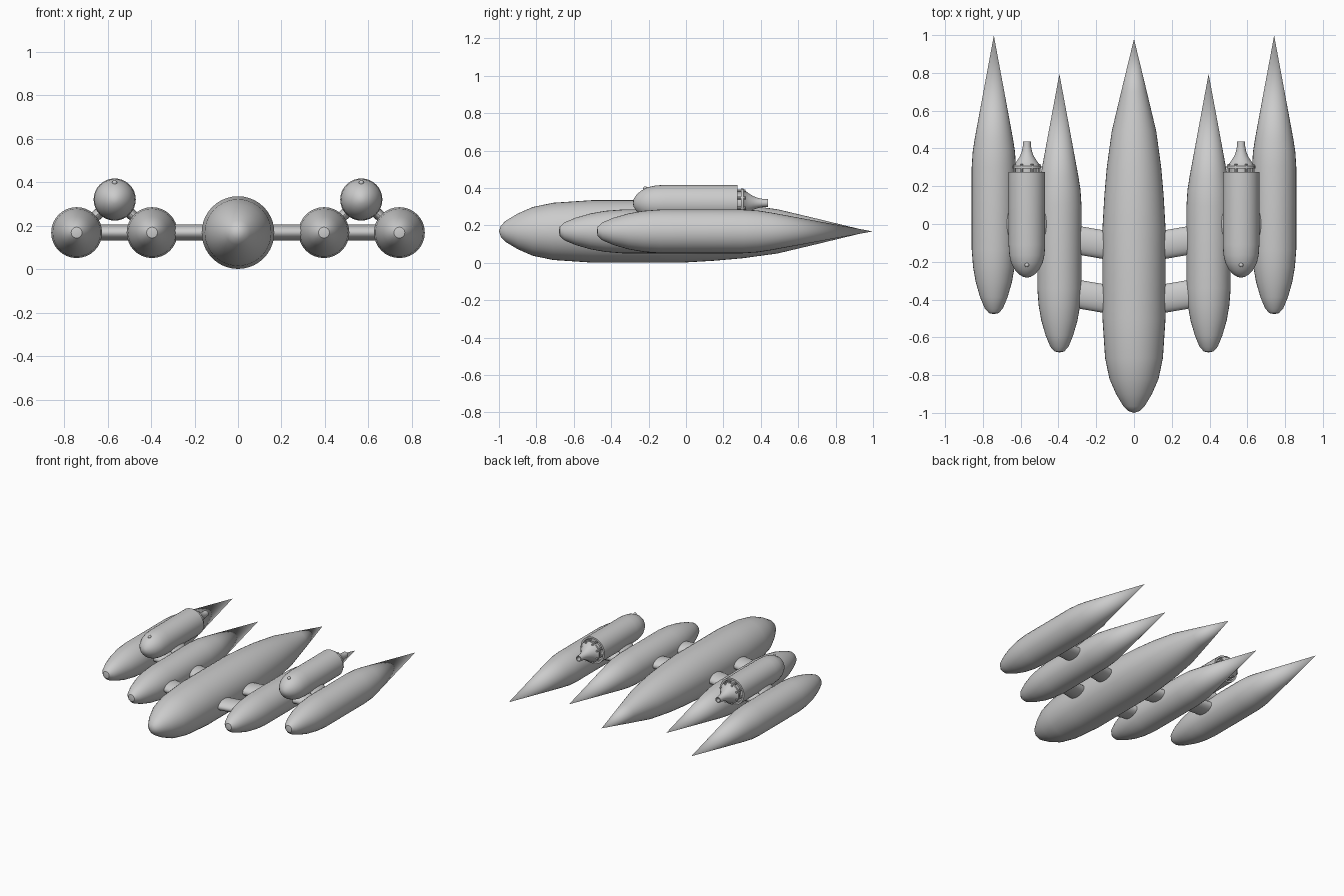
import bpy, bmesh, math
from mathutils import Vector

if "Cube" in bpy.data.objects:
    bpy.data.objects.remove(bpy.data.objects["Cube"])

Z = 0.168          # height of the hull axes
ENGINE = (0.567, 0, 0.32)


def finish(bm, name, angle=35):
    bmesh.ops.remove_doubles(bm, verts=bm.verts, dist=1e-5)
    bmesh.ops.recalc_face_normals(bm, faces=bm.faces)
    me = bpy.data.meshes.new(name)
    bm.to_mesh(me)
    bm.free()
    ob = bpy.data.objects.new(name, me)
    bpy.context.collection.objects.link(ob)
    bpy.ops.object.select_all(action='DESELECT')
    ob.select_set(True)
    bpy.context.view_layer.objects.active = ob
    bpy.ops.object.shade_smooth_by_angle(angle=math.radians(angle))
    return ob


def lathe(name, profile, x, z, n=32):
    """Revolve (y, radius) points about an axis parallel to y."""
    bm = bmesh.new()
    rings = []
    for y, r in profile:
        rings.append([bm.verts.new((x + r * math.cos(2 * math.pi * i / n), y,
                                    z + r * math.sin(2 * math.pi * i / n)))
                      for i in range(n)])
    for a, b in zip(rings, rings[1:]):
        for i in range(n):
            j = (i + 1) % n
            bm.faces.new((a[i], a[j], b[j], b[i]))
    return finish(bm, name)


def strut(name, a, b, half_y, half_t, n=24):
    """Elliptical bar from a to b, long axis of the section along y."""
    a, b = Vector(a), Vector(b)
    d = b - a
    side = Vector((-d.z, 0, d.x)).normalized()
    bm = bmesh.new()
    ends = []
    for p in (a, b):
        ends.append([bm.verts.new(p + Vector((0, half_y * math.cos(t), 0)) + side * half_t * math.sin(t))
                     for t in (2 * math.pi * i / n for i in range(n))])
    for i in range(n):
        j = (i + 1) % n
        bm.faces.new((ends[0][i], ends[0][j], ends[1][j], ends[1][i]))
    for e in ends:
        bm.faces.new(e)
    return finish(bm, name)


# Central hull: blunt nose, long pointed tail
lathe("central_hull", [(-1, 0), (-0.99, 0.03), (-0.965, 0.056), (-0.9, 0.095), (-0.82, 0.13),
                       (-0.71, 0.153), (-0.5, 0.167), (-0.02, 0.167), (0.15, 0.157),
                       (0.3, 0.144), (0.49, 0.118), (0.7, 0.068), (0.98, 0)], 0, Z, 40)

# Side hull outline, measured from the nose
SIDE = [(0, 0), (0.005, 0.025), (0.03, 0.048), (0.09, 0.073), (0.17, 0.096), (0.25, 0.11),
        (0.34, 0.117), (0.78, 0.117), (0.86, 0.112), (0.93, 0.101), (1.475, 0)]

for s, tag in ((1, "right"), (-1, "left")):
    # Side hulls
    for part, x, nose in (("inner", 0.395, -0.68), ("outer", 0.742, -0.477)):
        lathe(f"{part}_hull_{tag}", [(nose + y, r) for y, r in SIDE], s * x, Z)

    # Cross struts between the hulls, slightly swept
    for k, y in (("front", -0.40), ("rear", -0.115)):
        strut(f"{k}_strut_{tag}", (s * 0.1, y - 0.005, Z), (s * 0.36, y + 0.04, Z), 0.076, 0.037)
    strut(f"outer_strut_{tag}", (s * 0.42, -0.03, Z), (s * 0.71, -0.01, Z), 0.076, 0.037)

    # Engine pod with hollow rear rim
    ex, ez = s * ENGINE[0], ENGINE[2]
    lathe(f"engine_pod_{tag}", [(-0.284, 0), (-0.28, 0.02), (-0.265, 0.044), (-0.24, 0.066),
                                (-0.205, 0.084), (-0.165, 0.093), (-0.11, 0.097), (0.275, 0.097),
                                (0.275, 0.084), (0.255, 0.08), (0.255, 0)], ex, ez)
    # Flared exhaust nozzle with open end
    lathe(f"nozzle_{tag}", [(0.295, 0), (0.295, 0.076), (0.308, 0.076), (0.315, 0.066), (0.335, 0.052),
                            (0.36, 0.036), (0.385, 0.027), (0.41, 0.022), (0.438, 0.021),
                            (0.438, 0.015), (0.4, 0.014), (0.4, 0)], ex, ez)
    # Neck and posts that join pod and nozzle
    lathe(f"nozzle_neck_{tag}", [(0.25, 0), (0.25, 0.055), (0.3, 0.055), (0.3, 0)], ex, ez)
    for i in range(8):
        t = math.pi * (i + 0.5) / 4
        lathe(f"nozzle_post_{tag}_{i}", [(0.25, 0), (0.25, 0.007), (0.318, 0.007), (0.318, 0)],
              ex + 0.07 * math.cos(t), ez + 0.07 * math.sin(t), 8)
    # Round stud on the pod nose
    bm = bmesh.new()
    bmesh.ops.create_uvsphere(bm, u_segments=12, v_segments=8, radius=0.012)
    bmesh.ops.translate(bm, verts=bm.verts, vec=(ex, -0.217, ez + 0.077))
    finish(bm, f"nose_stud_{tag}")

    # Pylons that carry the pod on its two hulls
    for k, hx in (("inner", 0.395), ("outer", 0.742)):
        strut(f"{k}_pylon_{tag}", (ex, 0, ez), (s * hx, 0, Z), 0.075, 0.025)
